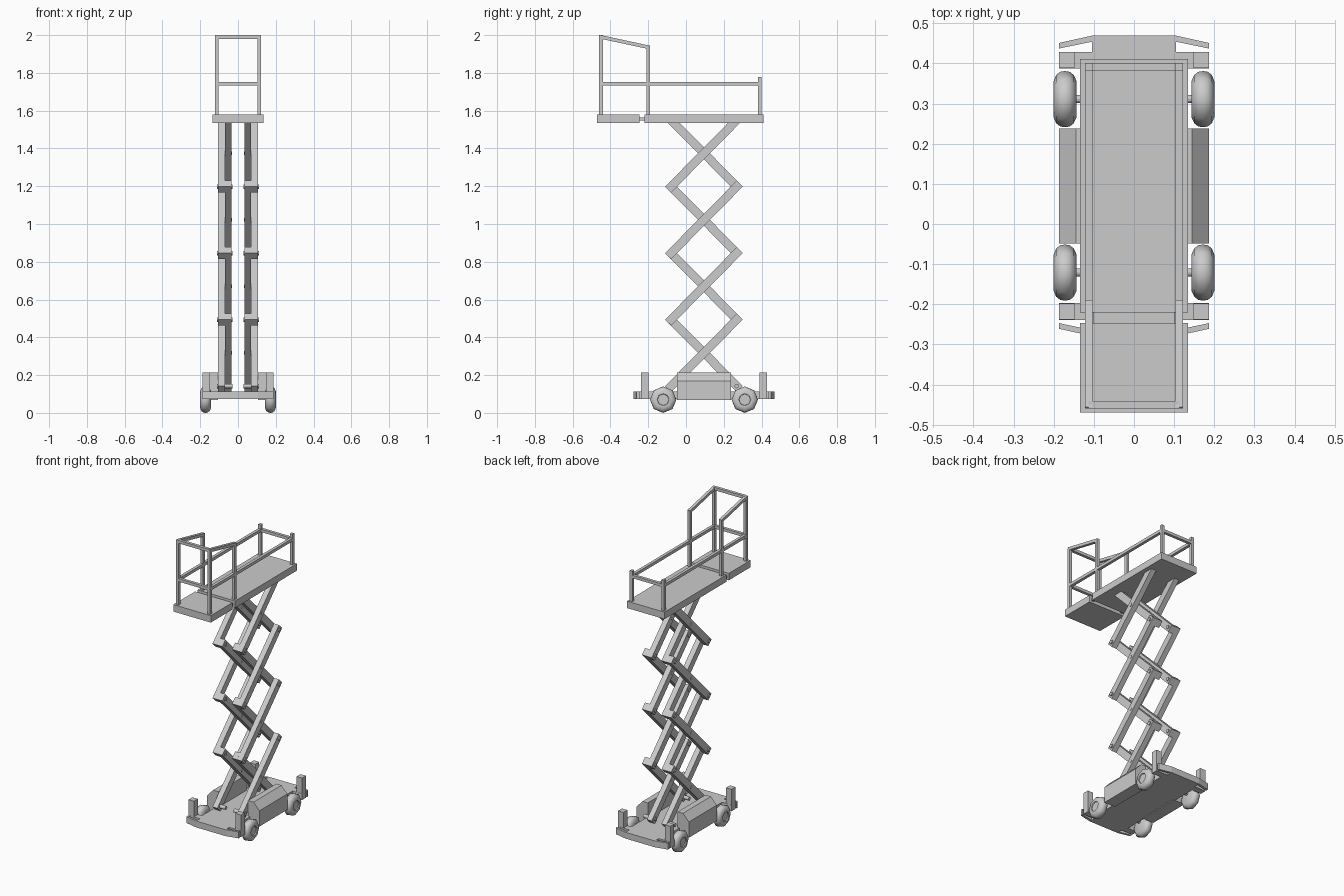
import bpy, bmesh, math
from mathutils import Vector, Matrix

if "Cube" in bpy.data.objects:
    bpy.data.objects.remove(bpy.data.objects["Cube"])

grey = bpy.data.materials.new("plain_grey")
grey.use_nodes = True
grey.diffuse_color = (0.6, 0.6, 0.6, 1)
grey.node_tree.nodes["Principled BSDF"].inputs["Base Color"].default_value = (0.6, 0.6, 0.6, 1)

MID = 0.095  # y of the chassis centre


def finish(name, bm):
    bmesh.ops.recalc_face_normals(bm, faces=bm.faces)
    mesh = bpy.data.meshes.new(name)
    bm.to_mesh(mesh)
    bm.free()
    mesh.materials.append(grey)
    obj = bpy.data.objects.new(name, mesh)
    bpy.context.collection.objects.link(obj)
    return obj


def box(name, x, y, z):
    bm = bmesh.new()
    bmesh.ops.create_cube(bm, size=1)
    size = [r[1] - r[0] for r in (x, y, z)]
    centre = [(r[0] + r[1]) / 2 for r in (x, y, z)]
    bmesh.ops.transform(bm, matrix=Matrix.Translation(centre) @ Matrix.Diagonal((*size, 1)), verts=bm.verts)
    return finish(name, bm)


def beam(name, a, b, width, depth, extra_a=0, extra_b=0):
    """Rectangular bar from a to b, lengthened past its two ends."""
    a, b = Vector(a), Vector(b)
    d = (b - a).normalized()
    a, b = a - d * extra_a, b + d * extra_b
    bm = bmesh.new()
    bmesh.ops.create_cube(bm, size=1)
    turn = d.to_track_quat('Z', 'Y').to_matrix().to_4x4()
    place = Matrix.Translation((a + b) / 2) @ turn @ Matrix.Diagonal((width, depth, (b - a).length, 1))
    bmesh.ops.transform(bm, matrix=place, verts=bm.verts)
    return finish(name, bm)


def rod(name, x0, x1, y, z, radius, sides=12):
    bm = bmesh.new()
    place = Matrix.Translation(((x0 + x1) / 2, y, z)) @ Matrix.Rotation(math.pi / 2, 4, 'Y')
    bmesh.ops.create_cone(bm, cap_ends=True, segments=sides, radius1=radius, radius2=radius,
                          depth=abs(x1 - x0), matrix=place)
    return finish(name, bm)


def prism(name, points, offset):
    """Flat outline pushed along an offset."""
    bm = bmesh.new()
    face = bm.faces.new([bm.verts.new(p) for p in points])
    out = bmesh.ops.extrude_face_region(bm, geom=[face])
    bmesh.ops.translate(bm, vec=offset, verts=[v for v in out["geom"] if isinstance(v, bmesh.types.BMVert)])
    return finish(name, bm)


def smooth(obj, degrees):
    bpy.ops.object.select_all(action='DESELECT')
    obj.select_set(True)
    bpy.context.view_layer.objects.active = obj
    bpy.ops.object.shade_smooth_by_angle(angle=math.radians(degrees))


def wheel(name, side, y):
    profile = [(.143, 0), (.143, .045), (.15, .06), (.16, .068), (.172, .07), (.184, .068),
               (.194, .06), (.2, .045), (.2, .032), (.194, .03), (.194, 0)]
    bm = bmesh.new()
    verts = [bm.verts.new((side * x, 0, r)) for x, r in profile]
    edges = [bm.edges.new(pair) for pair in zip(verts, verts[1:])]
    bmesh.ops.spin(bm, geom=verts + edges, cent=(0, 0, 0), axis=(1, 0, 0),
                   angle=math.tau, steps=8, use_merge=False)
    bmesh.ops.remove_doubles(bm, verts=bm.verts, dist=1e-4)
    bmesh.ops.translate(bm, vec=(0, y, .07), verts=bm.verts)
    smooth(finish(name, bm), 50)


# Chassis plate with bumper wings and wheel notches
quarter = [(.105, .374), (.187, .356), (.187, .342), (.105, .359), (.105, .334), (.187, .334),
           (.187, .292), (.12, .292), (.12, .143), (.187, .143)]
half = quarter + [(x, -y) for x, y in reversed(quarter)]
outline = half + [(-x, y) for x, y in reversed(half)]
prism("chassis_plate", [(x, MID + y, .073) for x, y in outline], (0, 0, .041))

for side, tag in ((1, "left"), (-1, "right")):
    # Side cabinets with a sloping shoulder
    section = [(.107, .068), (.187, .068), (.187, .17), (.145, .215), (.107, .215)]
    prism(f"{tag}_cabinet", [(side * x, MID - .143, z) for x, z in section], (0, .286, 0))
    for end, label in ((-1, "front"), (1, "back")):
        # Corner posts, axles and wheels
        y = MID + end * .313
        box(f"{tag}_{label}_corner_post", sorted((side * .148, side * .187)), (y - .02, y + .02), (.11, .215))
        y = MID + end * .216
        rod(f"{tag}_{label}_axle", side * .1, side * .15, y, .09, .01)
        wheel(f"{tag}_{label}_wheel", side, y)

    # Scissor stack: outer arms rise to the back, inner arms to the front
    span, rise, base, stages = .174, .352, .142, 4
    for i in range(stages):
        z0, z1 = base + i * rise, base + (i + 1) * rise
        top = .01 if i == stages - 1 else .0225
        for x, lean, kind in ((.0875, 1, "outer"), (.0525, -1, "inner")):
            beam(f"{tag}_{kind}_arm_{i + 1}", (side * x, MID - lean * span, z0),
                 (side * x, MID + lean * span, z1), .035, .045, .0225, top)
        rod(f"{tag}_centre_pin_{i + 1}", side * .033, side * .107, MID, (z0 + z1) / 2, .01)
        for end in (-1, 1):
            rod(f"{tag}_joint_pin_{i + 1}", side * .03, side * .112, MID + end * span, z0, .012)

    # Deck slide between the two platforms
    box(f"{tag}_deck_slide", sorted((side * .1, side * .12)), (-.26, -.21), (1.548, 1.563))

    # Side railing
    x, front, gate, back, t = side * .113, -.45, -.199, .391, .019
    beam(f"{tag}_front_rail_post", (x, front, 1.57), (x, front, 1.995), t, t)
    beam(f"{tag}_gate_rail_post", (x, gate, 1.57), (x, gate, 1.94), t, t)
    beam(f"{tag}_back_rail_post", (x, back, 1.57), (x, back, 1.778), t, t)
    beam(f"{tag}_mid_rail", (x, front, 1.742), (x, back, 1.742), t, t)
    beam(f"{tag}_top_rail", (x, front, 1.99), (x, gate, 1.936), t, t, .008, .008)

# Platform decks
box("main_deck", (-.134, .134), (-.221, .411), (1.535, 1.58))
box("extension_deck", (-.134, .134), (-.47, -.247), (1.535, 1.58))

# Cross rails
for name, y, z in (("front_top_rail", front, 1.99), ("front_mid_rail", front, 1.742),
                   ("back_mid_rail", back, 1.742)):
    beam(name, (-.113, y, z), (.113, y, z), t, t)
